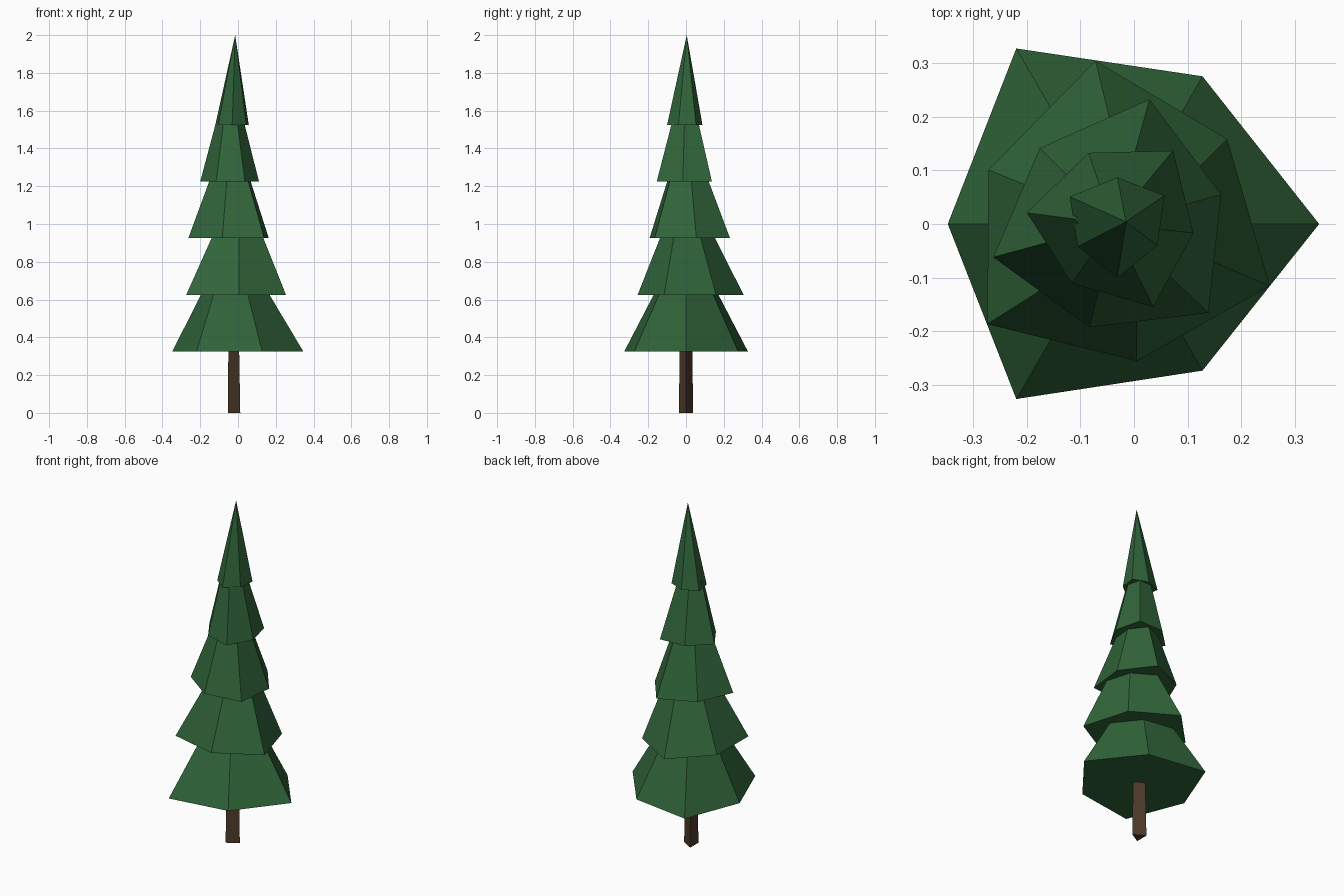
import bpy, math

if "Cube" in bpy.data.objects:
    bpy.data.objects.remove(bpy.data.objects["Cube"])


def material(name, rgb):
    m = bpy.data.materials.new(name)
    m.diffuse_color = (*rgb, 1)
    m.use_nodes = True
    m.node_tree.nodes["Principled BSDF"].inputs["Base Color"].default_value = m.diffuse_color
    return m


GREEN = material("pine green", (0.030, 0.130, 0.042))
BROWN = material("bark brown", (0.075, 0.042, 0.022))


def loft(name, mat, base, z0, z1, apex, taper):
    """Flat-sided solid: base outline shrunk towards apex (taper 0 = point)."""
    n = len(base)
    ax, ay = apex
    verts = [(x, y, z0) for x, y in base]
    faces = [list(range(n))[::-1]]
    if taper:
        verts += [(ax + (x - ax) * taper, ay + (y - ay) * taper, z1) for x, y in base]
        faces += [(i, (i + 1) % n, n + (i + 1) % n, n + i) for i in range(n)]
        faces.append(list(range(n, 2 * n)))
    else:
        verts.append((ax, ay, z1))
        faces += [(i, (i + 1) % n, n) for i in range(n)]
    mesh = bpy.data.meshes.new(name)
    mesh.from_pydata(verts, [], faces)
    mesh.materials.append(mat)
    bpy.context.collection.objects.link(bpy.data.objects.new(name, mesh))


# Three-sided trunk, slightly tapered
CX = -0.032
trunk = [(CX + 0.044 * math.cos(math.tau * i / 3), 0.044 * math.sin(math.tau * i / 3))
         for i in range(3)]
loft("trunk", BROWN, trunk, 0, 0.4, (CX, 0), 0.84)

# Irregular six-sided foliage tiers: outline (counter-clockwise), cone height, apex
tiers = [
    ([(.346, 0), (.128, .276), (-.22, .328), (-.348, 0), (-.22, -.327), (.128, -.274)],
     .63, (-.03, 0)),
    ([(.174, .159), (-.072, .305), (-.272, .101), (-.274, -.187), (.005, -.256), (.254, -.116)],
     .625, (.005, -.01)),
    ([(.163, .055), (.029, .233), (-.176, .142), (-.263, -.062), (-.083, -.193), (.139, -.166)],
     .62, (-.035, 0)),
    ([(.111, -.017), (.073, .137), (-.085, .133), (-.2, .021), (-.116, -.111), (.036, -.155)],
     .60, (-.04, 0)),
    ([(.057, .053), (-.031, .087), (-.12, .051), (-.105, -.042), (-.031, -.1), (.044, -.04)],
     .475, (-.015, .004)),
]
for i, (outline, height, apex) in enumerate(tiers):
    z = 0.325 + 0.3 * i
    if i < 4:   # upper end sits inside the next tier
        loft(f"foliage_tier_{i + 1}", GREEN, outline, z, z + 0.34, apex, 1 - 0.34 / height)
    else:
        loft("foliage_tip", GREEN, outline, z, 2.0, apex, 0)
